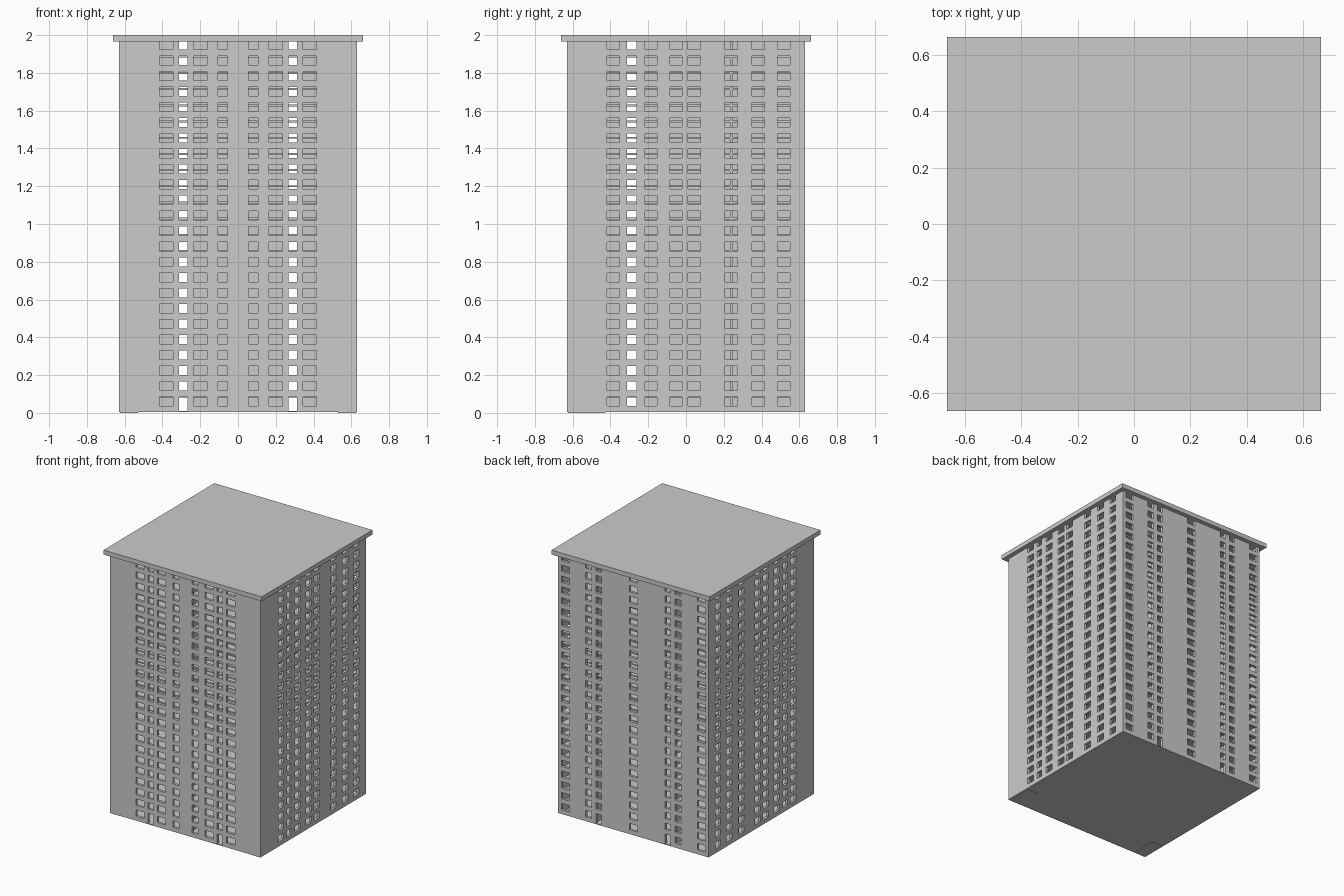
import bpy, bmesh
from mathutils import Vector, Matrix
from math import pi

if "Cube" in bpy.data.objects:
    bpy.data.objects.remove(bpy.data.objects["Cube"])

H = 0.63          # half width of the tower
BASE, TOP = 0.004, 1.966
T = 0.02          # wall thickness
ROWS, PITCH, SILL, WIN_H = 24, 0.082, 0.037, 0.048


def finish(bm, name):
    bmesh.ops.recalc_face_normals(bm, faces=bm.faces)
    me = bpy.data.meshes.new(name)
    bm.to_mesh(me)
    bm.free()
    ob = bpy.data.objects.new(name, me)
    bpy.context.collection.objects.link(ob)
    return ob


def box(bm, x0, x1, y0, y1, z0, z1):
    m = Matrix.Translation(((x0 + x1) / 2, (y0 + y1) / 2, (z0 + z1) / 2))
    bmesh.ops.create_cube(bm, size=1, matrix=m @ Matrix.Diagonal((x1 - x0, y1 - y0, z1 - z0, 1)))


def facade(name, columns, half, angle, doors=(), mirror=False):
    """Wall panel pierced by window columns (centre, width), turned about z."""
    cols = [((-c if mirror else c) - w / 2, (-c if mirror else c) + w / 2, c in doors)
            for c, w in columns]
    us = sorted([-half, half] + [v for c in cols for v in c[:2]])
    rows = [(SILL + i * PITCH, min(SILL + i * PITCH + WIN_H, TOP)) for i in range(ROWS)]
    zs = sorted({BASE, 0.01, TOP} | {v for r in rows for v in r})
    bm = bmesh.new()
    grid = [[bm.verts.new((u, -H, z)) for z in zs] for u in us]
    for i in range(len(us) - 1):
        for j in range(len(zs) - 1):
            u, z = (us[i] + us[i + 1]) / 2, (zs[j] + zs[j + 1]) / 2
            col = next((c for c in cols if c[0] < u < c[1]), None)
            hole = col and (any(a < z < b for a, b in rows) or (col[2] and 0.01 < z < SILL))
            if not hole:
                bm.faces.new((grid[i][j], grid[i + 1][j], grid[i + 1][j + 1], grid[i][j + 1]))
    loose = [v for v in bm.verts if not v.link_faces]
    bmesh.ops.delete(bm, geom=loose, context='VERTS')
    ext = bmesh.ops.extrude_face_region(bm, geom=bm.faces[:], use_keep_orig=True)
    moved = [g for g in ext['geom'] if isinstance(g, bmesh.types.BMVert)]
    bmesh.ops.translate(bm, verts=moved, vec=Vector((0, T, 0)))
    bmesh.ops.rotate(bm, verts=bm.verts, matrix=Matrix.Rotation(angle, 3, 'Z'))
    finish(bm, name)


# window columns on each side
front = [(s * c, w) for s in (-1, 1) for c, w in ((0.08, 0.05), (0.2, 0.07), (0.29, 0.046), (0.38, 0.07))]
back = [(0, 0.067)] + [(s * c, w) for s in (-1, 1) for c, w in ((0.29, 0.046), (0.375, 0.05), (0.57, 0.067))]
side = [(-0.385, 0.065), (-0.288, 0.05), (-0.185, 0.065), (-0.053, 0.065),
        (0.043, 0.065), (0.24, 0.065), (0.383, 0.065), (0.517, 0.065)]
facade("front_wall", front, H, 0, doors=(-0.29, 0.29))
facade("back_wall", back, H, pi, doors=(-0.29, 0.29))
facade("right_wall", side, H - T, pi / 2)
facade("left_wall", side, H - T, -pi / 2, mirror=True)

# roof slab
bm = bmesh.new()
box(bm, -0.663, 0.663, -0.663, 0.663, TOP, 2.0)
finish(bm, "roof_slab")

# storey floors, slightly taller pitch than the windows
E = H - T
bm = bmesh.new()
for k in range(1, 23):
    z = k * 0.0857
    box(bm, -E, E, -E, E, z - 0.005, z + 0.005)
finish(bm, "storey_floors")

# ground floor plate and the two thin corner pads
bm = bmesh.new()
box(bm, -E, E, -E, E, BASE, 0.01)
finish(bm, "ground_plate")
for s, name in ((-1, "left_pad"), (1, "right_pad")):
    bm = bmesh.new()
    a, b = sorted((s * 0.53, s * 0.625))
    box(bm, a, b, -0.625, -0.43, 0, BASE)
    finish(bm, name)

# inner partitions leaving the straight corridors open
bm = bmesh.new()
P = 0.006
box(bm, -P, P, -0.26, 0.45, 0.01, TOP)
box(bm, -P, P, -E, -0.32, 0.01, TOP)
box(bm, -0.26, 0.26, 0.44, 0.45, 0.01, TOP)
for s in (-1, 1):
    for y in (0.1, 0.24):
        a, b = sorted((s * 0.325, s * E))
        box(bm, a, b, y - P, y + P, 0.01, TOP)
    a, b = sorted((s * 0.255, s * 0.265))
    box(bm, a, b, -0.25, 0.45, 0.01, TOP)
    a, b = sorted((s * 0.32, s * 0.33))
    box(bm, a, b, 0.1, E, 0.01, TOP)
finish(bm, "inner_partitions")
